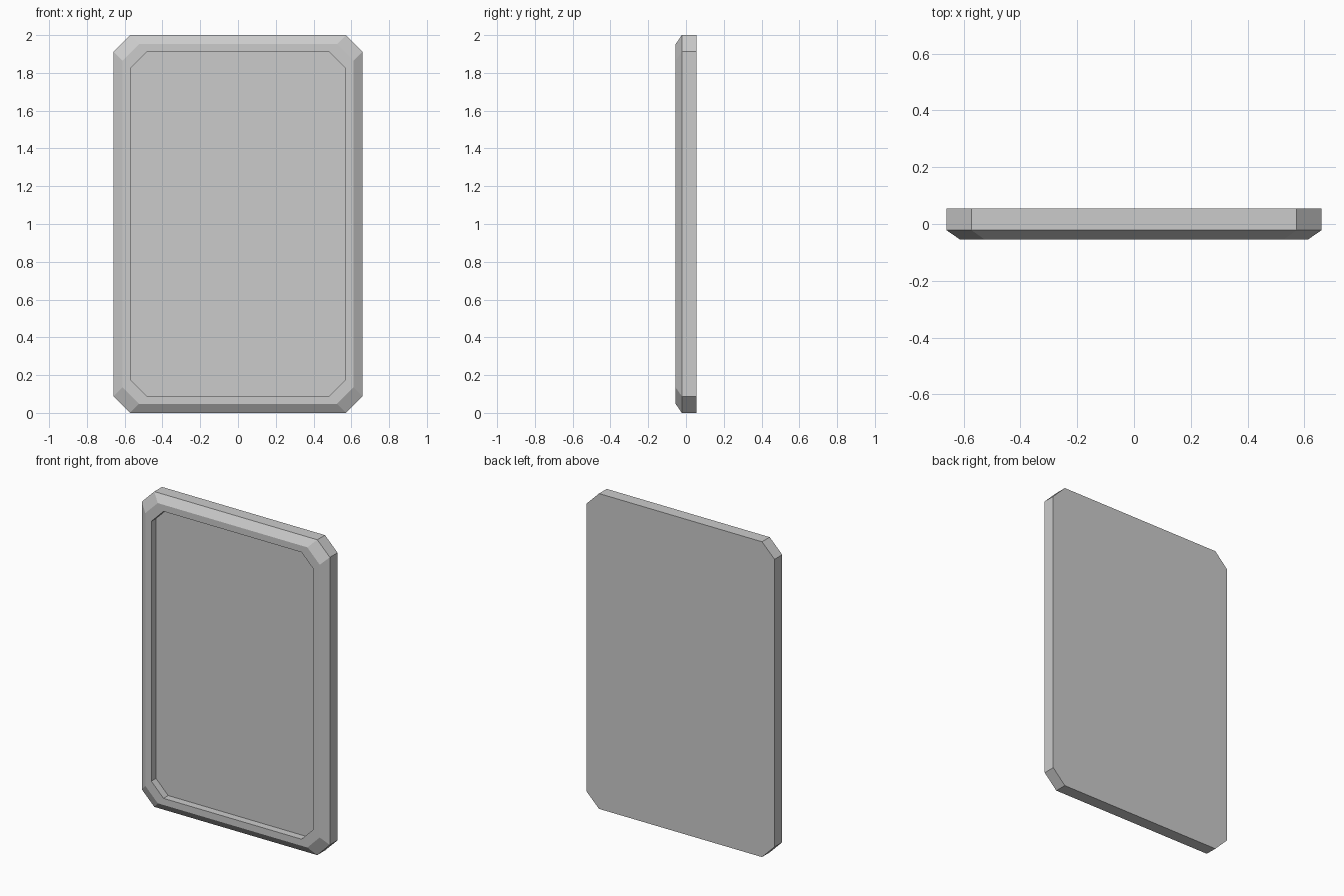
import bpy
import bmesh

cube = bpy.data.objects.get("Cube")
if cube:
    bpy.data.objects.remove(cube, do_unlink=True)

grey = bpy.data.materials.new("plain grey")
grey.use_nodes = True
colour = (0.6, 0.6, 0.6, 1)
grey.diffuse_color = colour
grey.node_tree.nodes["Principled BSDF"].inputs["Base Color"].default_value = colour


def clipped_loop(bm, half_x, half_z, cut, y):
    """Upright rectangle with clipped corners, as a ring of eight vertices."""
    a, b = half_x - cut, half_z - cut
    quarter = [(half_x, b), (a, half_z)]
    ring = quarter + [(-x, z) for x, z in reversed(quarter)]
    ring += [(-x, -z) for x, z in ring]
    return [bm.verts.new((x, y, 1 + z)) for x, z in ring]


# Tray sections from back to recessed panel: half width, half height, corner, depth
sections = [
    (0.66, 1.0, 0.088, 0.055),     # back edge
    (0.66, 1.0, 0.088, -0.022),    # start of bevel
    (0.612, 0.952, 0.087, -0.055),  # rim outer edge
    (0.57, 0.91, 0.086, -0.055),   # rim inner edge
    (0.57, 0.91, 0.086, -0.008),   # recessed panel
]
bm = bmesh.new()
loops = [clipped_loop(bm, *s) for s in sections]
for low, high in zip(loops, loops[1:]):
    for i in range(len(low)):
        j = (i + 1) % len(low)
        bm.faces.new((low[i], low[j], high[j], high[i]))
bm.faces.new(loops[0])
bm.faces.new(loops[-1])
bmesh.ops.recalc_face_normals(bm, faces=bm.faces)

mesh = bpy.data.meshes.new("framed_panel")
bm.to_mesh(mesh)
bm.free()
mesh.materials.append(grey)
panel = bpy.data.objects.new("framed_panel", mesh)
bpy.context.collection.objects.link(panel)
